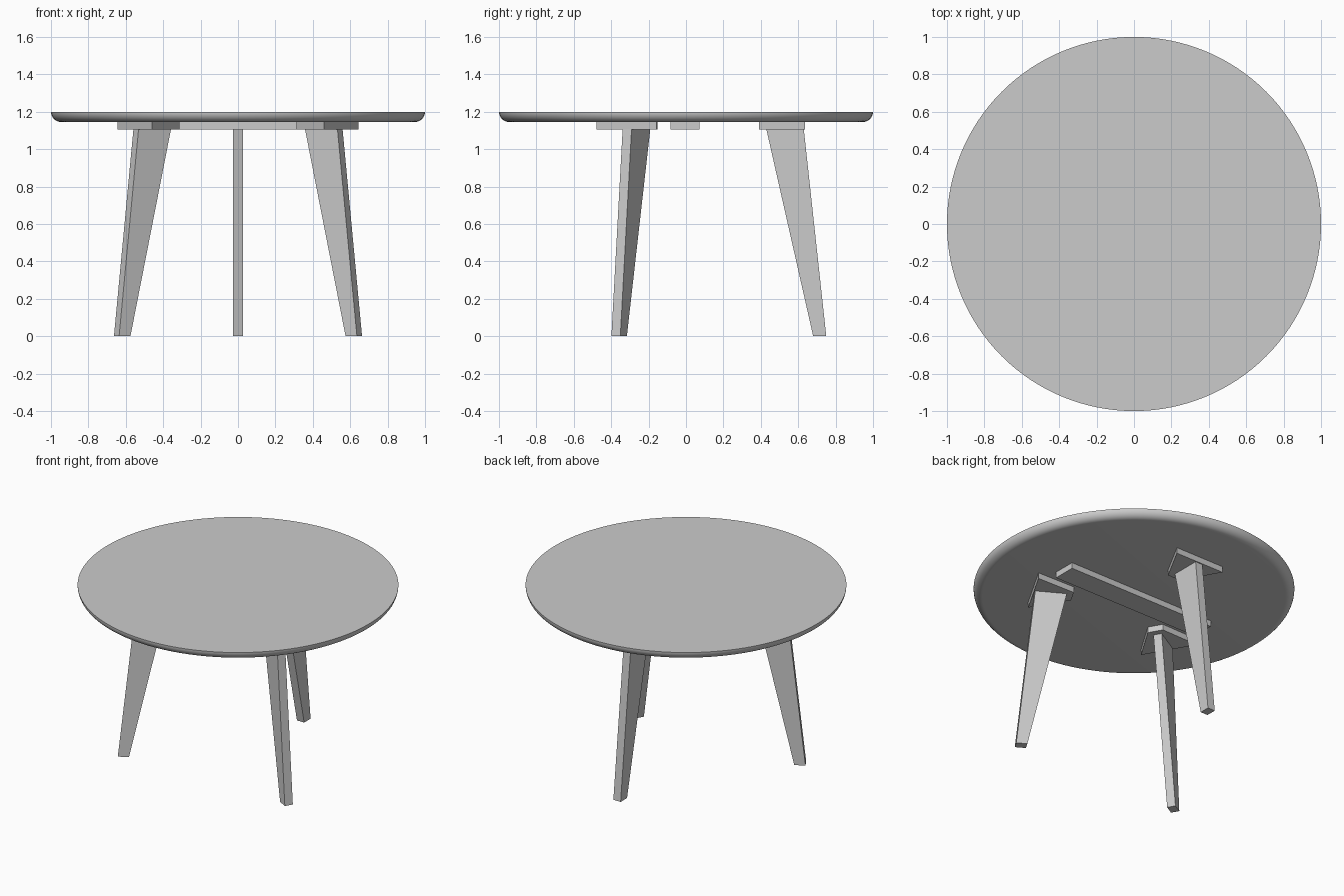
import bpy, bmesh, math
from mathutils import Matrix

cube = bpy.data.objects.get("Cube")
if cube:
    bpy.data.objects.remove(cube, do_unlink=True)

grey = bpy.data.materials.new("light_grey")
grey.use_nodes = True
grey.diffuse_color = (0.6, 0.6, 0.6, 1)
grey.node_tree.nodes["Principled BSDF"].inputs["Base Color"].default_value = (0.6, 0.6, 0.6, 1)

TOP_Z, UNDER_Z, PLATE_Z = 1.2, 1.145, 1.105


def add_object(name, bm):
    bmesh.ops.recalc_face_normals(bm, faces=bm.faces)
    mesh = bpy.data.meshes.new(name)
    bm.to_mesh(mesh)
    bm.free()
    mesh.materials.append(grey)
    obj = bpy.data.objects.new(name, mesh)
    bpy.context.collection.objects.link(obj)
    return obj


def loft(name, low, z_low, high, z_high, angle=0.0):
    """Solid between two outlines, turned about the table centre."""
    bm = bmesh.new()
    a = [bm.verts.new((x, y, z_low)) for x, y in low]
    b = [bm.verts.new((x, y, z_high)) for x, y in high]
    bm.faces.new(a)
    bm.faces.new(b)
    n = len(a)
    for i in range(n):
        j = (i + 1) % n
        bm.faces.new((a[i], a[j], b[j], b[i]))
    bm.transform(Matrix.Rotation(angle, 4, "Z"))
    return add_object(name, bm)


def trapezoid(inner, outer, half_inner, half_outer):
    return [(-half_inner, inner), (half_inner, inner),
            (half_outer, outer), (-half_outer, outer)]


# Round top: flat above, with a rounded lower rim
bm = bmesh.new()
segments, steps = 128, 10
drop = TOP_Z - UNDER_Z
rings = []
for k in range(steps + 1):
    t = k / steps * math.pi / 2
    r = 1 - drop * (1 - math.cos(t))
    z = TOP_Z - drop * math.sin(t)
    rings.append([bm.verts.new((r * math.cos(a), r * math.sin(a), z))
                  for a in (2 * math.pi * i / segments for i in range(segments))])
bm.faces.new(rings[0])
bm.faces.new(rings[-1])
for upper, lower in zip(rings, rings[1:]):
    for i in range(segments):
        j = (i + 1) % segments
        bm.faces.new((upper[i], upper[j], lower[j], lower[i]))
table_top = add_object("table_top", bm)
bpy.ops.object.select_all(action="DESELECT")
table_top.select_set(True)
bpy.context.view_layer.objects.active = table_top
bpy.ops.object.shade_smooth_by_angle(angle=math.radians(40))

# Three splayed, tapered legs, each under a wedge-shaped mounting plate
foot = trapezoid(0.68, 0.75, 0.0275, 0.0275)
hip = trapezoid(0.43, 0.63, 0.0275, 0.0275)
plate = trapezoid(0.39, 0.637, 0.05, 0.185)
for side, turn in (("back", 0), ("front_right", 120), ("front_left", 240)):
    angle = math.radians(turn)
    loft(side + "_leg", foot, 0, hip, PLATE_Z, angle)
    loft(side + "_mounting_plate", plate, PLATE_Z, plate, UNDER_Z, angle)

# Brace strip across the underside
strip = trapezoid(-0.083, 0.073, 0.565, 0.565)
loft("brace_strip", strip, PLATE_Z, strip, UNDER_Z)
